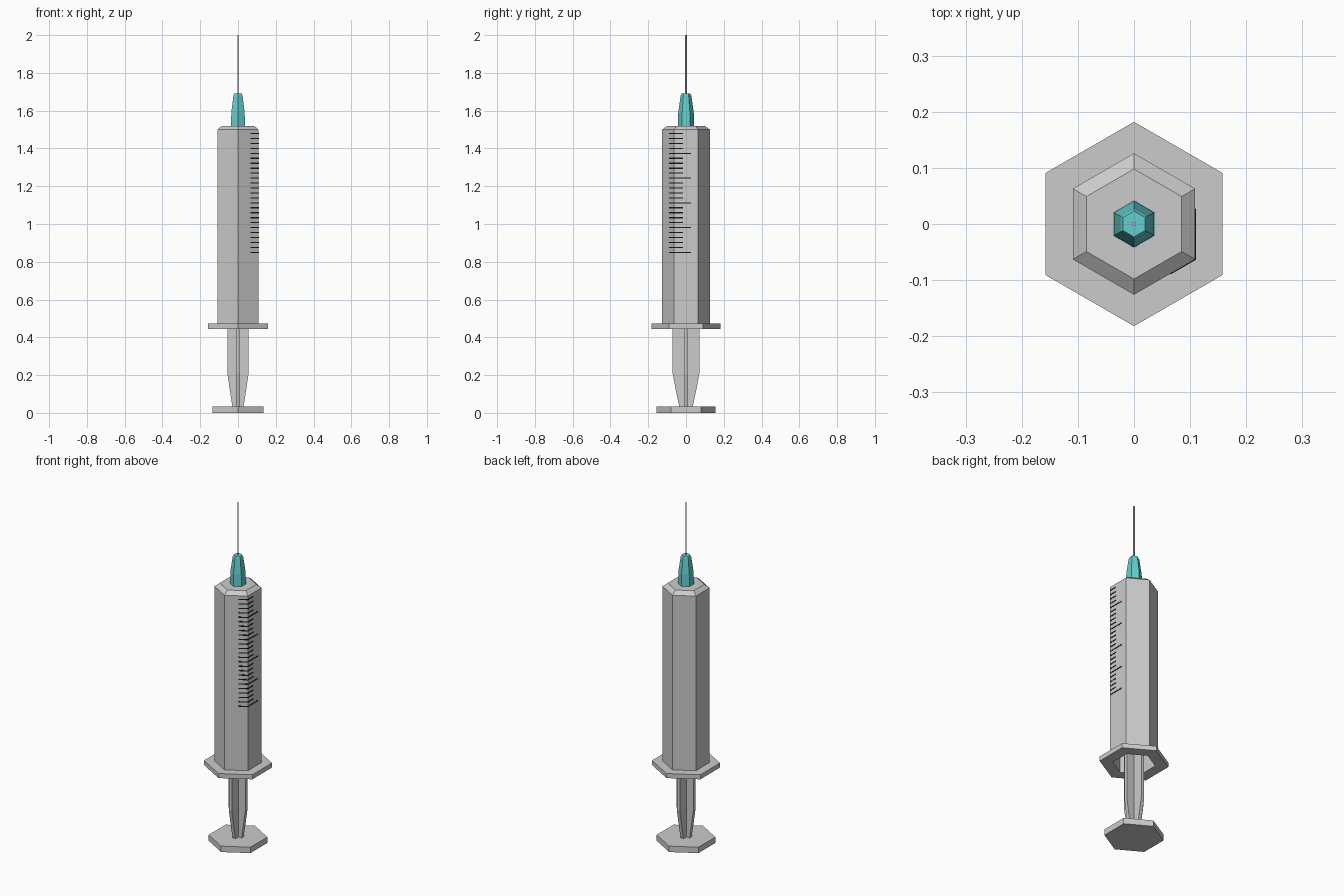
import bpy, bmesh
from math import cos, sin, pi

if "Cube" in bpy.data.objects:
    bpy.data.objects.remove(bpy.data.objects["Cube"])


def loft(name, rings, closed=False, mat=None):
    """Skin a list of equal-length point rings; cap the ends unless closed."""
    bm = bmesh.new()
    vs = [[bm.verts.new(p) for p in ring] for ring in rings]
    n = len(vs[0])
    pairs = list(zip(vs, vs[1:])) + ([(vs[-1], vs[0])] if closed else [])
    for a, b in pairs:
        for i in range(n):
            j = (i + 1) % n
            bm.faces.new((a[i], a[j], b[j], b[i]))
    if not closed:
        bm.faces.new(vs[0])
        bm.faces.new(vs[-1])
    bmesh.ops.recalc_face_normals(bm, faces=bm.faces)
    me = bpy.data.meshes.new(name)
    bm.to_mesh(me)
    bm.free()
    ob = bpy.data.objects.new(name, me)
    bpy.context.collection.objects.link(ob)
    if mat:
        me.materials.append(mat)
    return ob


def hexa(r, z):
    return [(r * cos(pi / 2 + k * pi / 3), r * sin(pi / 2 + k * pi / 3), z) for k in range(6)]


def cross(a, b, t, z):
    q = [(a, -t), (a, t), (t, t), (t, b), (-t, b), (-t, t),
         (-a, t), (-a, -t), (-t, -t), (-t, -b), (t, -b), (t, -t)]
    return [(x, y, z) for x, y in q]


def material(name, col):
    m = bpy.data.materials.new(name)
    m.diffuse_color = col
    m.use_nodes = True
    m.node_tree.nodes["Principled BSDF"].inputs["Base Color"].default_value = m.diffuse_color
    return m


teal = material("teal", (0.13, 0.62, 0.62, 1))
black = material("black", (0.01, 0.01, 0.01, 1))

# Hollow barrel with chamfered top and finger flange, open at the bottom
loft("barrel", [hexa(r, z) for r, z in [
    (0.112, 0.445), (0.182, 0.445), (0.182, 0.472), (0.126, 0.472), (0.126, 1.50),
    (0.098, 1.52), (0.01, 1.52), (0.01, 1.49), (0.112, 1.49)]], closed=True)

# Plunger: thumb plate, cross-shaped rod, stopper
loft("thumb_plate", [hexa(0.157, 0), hexa(0.157, 0.035)])
loft("plunger_rod", [cross(a, b, 0.01, z) for a, b, z in [
    (0.03, 0.036, 0.035), (0.043, 0.054, 0.12), (0.056, 0.071, 0.21), (0.056, 0.071, 1.36)]])
loft("plunger_stopper", [hexa(0.11, 1.36), hexa(0.11, 1.44)])

# Needle hub and needle
loft("needle_hub", [hexa(r, z) for r, z in [
    (0.042, 1.52), (0.041, 1.59), (0.028, 1.68), (0.023, 1.69)]], mat=teal)
loft("needle", [hexa(0.004, 1.69), hexa(0.004, 2.0)])

# Graduation marks wrapped around the barrel edge, every fifth one long
for i in range(25):
    z = 0.85 + i * 0.0262
    end = 0.027 if i % 5 == 0 else -0.015
    path = [(0.065, -0.0885), (0.1091, -0.063), (0.1091, end)]
    loft(f"graduation_mark_{i + 1}", [
        [(x * s, y * s, z + h) for s, h in
         ((0.99, -0.003), (1.012, -0.003), (1.012, 0.003), (0.99, 0.003))]
        for x, y in path], mat=black)
